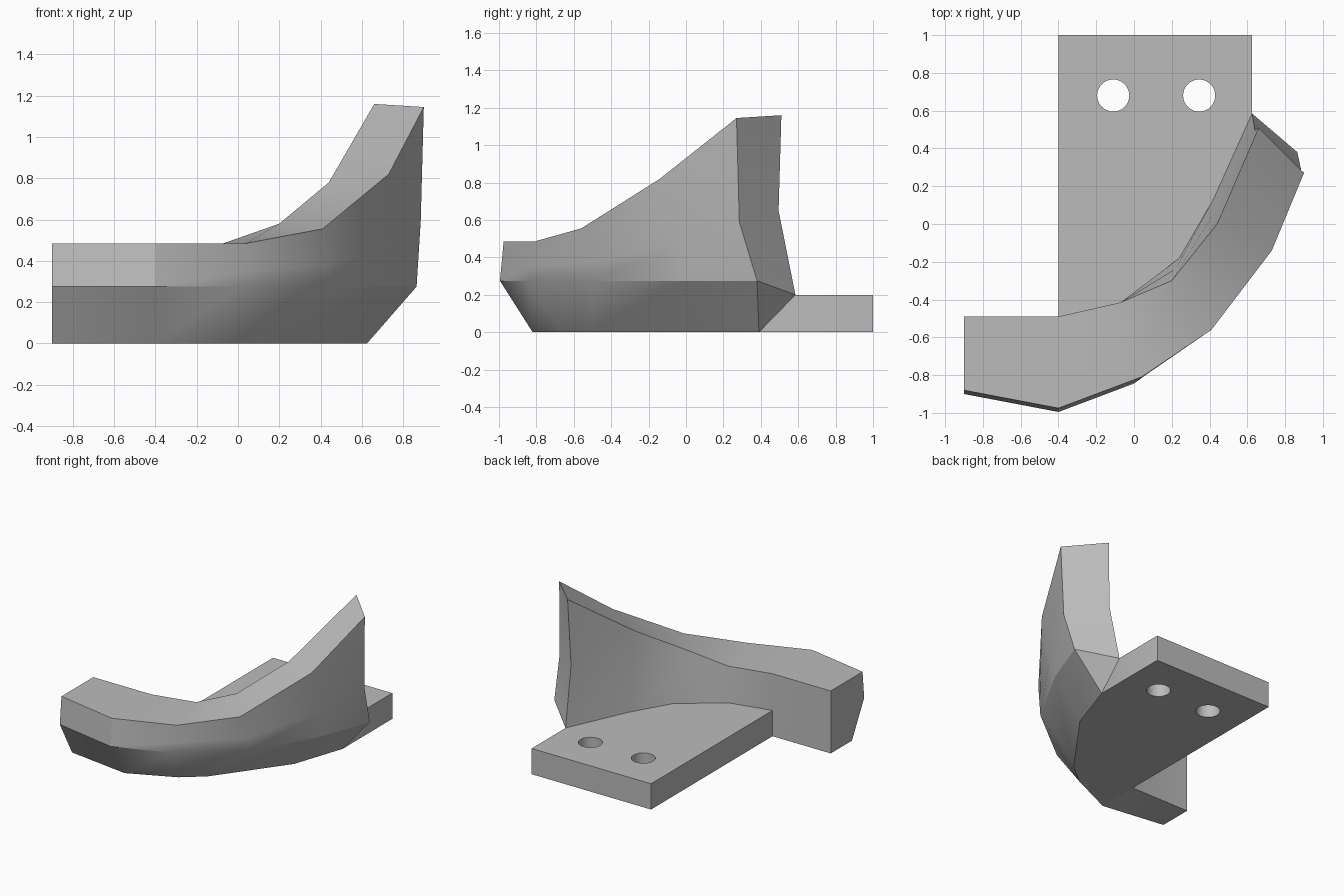
import bpy
import bmesh
from math import cos, sin, tau, radians
from mathutils import Vector

cube = bpy.data.objects.get("Cube")
if cube:
    bpy.data.objects.remove(cube, do_unlink=True)

grey = bpy.data.materials.new("plain grey")
grey.use_nodes = True
colour = (0.5, 0.5, 0.5, 1)
grey.diffuse_color = colour
grey.node_tree.nodes["Principled BSDF"].inputs["Base Color"].default_value = colour

PLATE_TOP = 0.2
CHINE = 0.275
RIM = 0.485


def finish(obj, angle):
    bpy.ops.object.select_all(action="DESELECT")
    obj.select_set(True)
    bpy.context.view_layer.objects.active = obj
    if obj.type == "CURVE":
        bpy.ops.object.convert(target="MESH")
    bpy.ops.object.shade_smooth_by_angle(angle=radians(angle))


# Mounting plate: outline with two bolt holes, extruded
def circle(x, y, r, n=32):
    return [(x + r * cos(tau * i / n), y + r * sin(tau * i / n)) for i in range(n)]


toe = [(-0.4, -0.82), (-0.05, -0.66), (0.11, -0.53), (0.49, -0.01), (0.625, 0.39)]
outline = toe + [(0.625, 1), (-0.4, 1)]
curve = bpy.data.curves.new("mounting_plate", "CURVE")
curve.dimensions = "2D"
curve.fill_mode = "BOTH"
curve.extrude = PLATE_TOP / 2
for loop in (outline, circle(-0.11, 0.68, 0.085), circle(0.345, 0.68, 0.085)):
    spline = curve.splines.new("POLY")
    spline.points.add(len(loop) - 1)
    for point, (x, y) in zip(spline.points, loop):
        point.co = (x, y, 0, 1)
    spline.use_cyclic_u = True
plate = bpy.data.objects.new("mounting_plate", curve)
plate.location.z = PLATE_TOP / 2
bpy.context.collection.objects.link(plate)
curve.materials.append(grey)
finish(plate, 30)

# Curved blade: rails running from the low end to the tall tip
sole = [(x, y, 0) for x, y in [(-0.9, -0.75)] + toe]
chine = [(x, y, CHINE) for x, y in [(-0.9, -0.9), (-0.4, -0.995), (0, -0.845),
                                    (0.45, -0.49), (0.72, -0.01), (0.865, 0.38)]]
outer_rim = [(-0.9, -0.88, RIM), (-0.4, -0.975, RIM), (0.04, -0.81, RIM),
             (0.41, -0.56, 0.555), (0.73, -0.14, 0.82), (0.9, 0.27, 1.145)]
inner_rim = [(-0.9, -0.49, RIM), (-0.4, -0.49, RIM), (-0.07, -0.415, RIM),
             (0.2, -0.3, 0.58), (0.44, 0, 0.78), (0.66, 0.51, 1.16)]
inner_foot = [(-0.9, -0.49, 0), (-0.4, -0.49, 0), (-0.07, -0.415, PLATE_TOP),
              (0.24, -0.18, PLATE_TOP), (0.42, 0.13, PLATE_TOP), (0.625, 0.585, PLATE_TOP)]


def between(low, high, t, tip):
    rail = [Vector(a).lerp(Vector(b), t) for a, b in zip(low, high)]
    return rail[:-1] + [tip]


outer_mid = between(chine, outer_rim, 0.36, (0.885, 0.285, 0.59))
inner_mid = between(inner_foot, inner_rim, 0.47, (0.64, 0.495, 0.65))
rails = [sole, chine, outer_mid, outer_rim, inner_rim, inner_mid, inner_foot]

bm = bmesh.new()
grid = [[bm.verts.new(p) for p in rail] for rail in rails]
for a, b in zip(grid, grid[1:] + grid[:1]):
    for i in range(len(a) - 1):
        bm.faces.new((a[i], a[i + 1], b[i + 1], b[i]))
bm.faces.new([rail[0] for rail in grid])

# Tip: end wall in two bands with a lower triangle
s, c, om, o, n, im, f = [rail[-1] for rail in grid]
for face in ((om, o, n, im), (c, om, im, f), (s, c, f)):
    bm.faces.new(face)
bmesh.ops.recalc_face_normals(bm, faces=bm.faces)
mesh = bpy.data.meshes.new("curved_blade")
bm.to_mesh(mesh)
bm.free()
mesh.materials.append(grey)
blade = bpy.data.objects.new("curved_blade", mesh)
bpy.context.collection.objects.link(blade)
finish(blade, 30)
